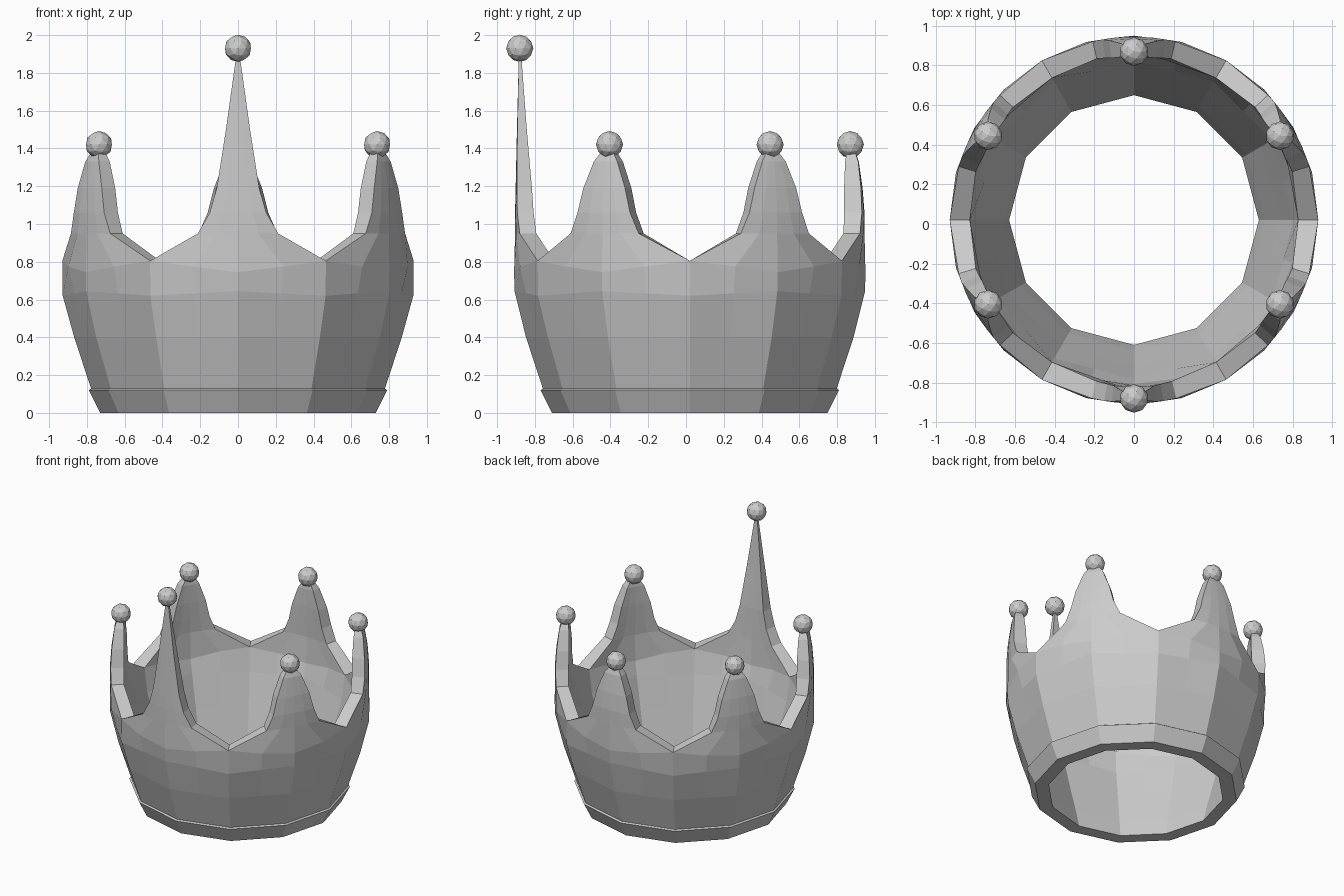
import bpy, bmesh
from math import sin, cos, radians
from mathutils import Vector

cube = bpy.data.objects.get("Cube")
if cube:
    bpy.data.objects.remove(cube)

CENTRE_Y = 0.02

# One colour for the whole crown
grey = bpy.data.materials.new("plain grey")
grey.use_nodes = True
colour = (0.6, 0.6, 0.6, 1)
grey.diffuse_color = colour
grey.node_tree.nodes["Principled BSDF"].inputs["Base Color"].default_value = colour


def polar(angle, r, z):
    a = radians(angle)
    return Vector((r * cos(a), CENTRE_Y + r * sin(a), z))


def finish(bm, name):
    bmesh.ops.remove_doubles(bm, verts=bm.verts, dist=0.0005)
    bmesh.ops.recalc_face_normals(bm, faces=bm.faces)
    mesh = bpy.data.meshes.new(name)
    bm.to_mesh(mesh)
    bm.free()
    mesh.materials.append(grey)
    obj = bpy.data.objects.new(name, mesh)
    bpy.context.collection.objects.link(obj)
    return obj


# Rows: edge height, drop towards the spike's middle, half angle, outer r, inner r
WALL = [
    (0.12, 0, 30, 0.775, 0.66),
    (0.40, 0, 30, 0.867, 0.74),
    (0.62, -0.025, 30, 0.928, 0.805),
    (0.805, 0.06, 30, 0.93, 0.828),
]
SHORT_SPIKE = [
    (0.95, 0, 13, 0.925, 0.835),
    (1.06, 0, 10, 0.925, 0.83),
    (1.19, 0, 8, 0.915, 0.825),
    (1.33, 0, 4.6, 0.895, 0.825),
    (1.40, 0, 1.6, 0.87, 0.835),
]
TALL_SPIKE = [
    (0.95, 0, 13.3, 0.925, 0.835),
    (1.06, 0, 9.3, 0.925, 0.838),
    (1.19, 0, 7, 0.922, 0.842),
    (1.50, 0, 4, 0.915, 0.865),
    (1.89, 0, 0.6, 0.905, 0.892),
]
COLUMNS = (-1, -0.5, 0, 0.5, 1)


def shell(bm, heading, rows, outer):
    """Grid of faces for one sixth of the wall with its spike."""
    grid = []
    for i, (z, drop, half, ro, ri) in enumerate(rows):
        r = ro if outer else ri
        line = [polar(heading + half * t, r, z - drop * (1 - abs(t))) for t in COLUMNS]
        if i < 3:  # the lower wall has twelve flat sides
            line[1] = (line[0] + line[2]) / 2
            line[3] = (line[2] + line[4]) / 2
        grid.append([bm.verts.new(p) for p in line])
    for low, high in zip(grid, grid[1:]):
        for k in range(4):
            bm.faces.new((low[k], low[k + 1], high[k + 1], high[k]))
    return grid


# Crown wall with six spikes
bm = bmesh.new()
for n in range(6):
    heading = -90 + 60 * n
    rows = WALL + (TALL_SPIKE if n == 0 else SHORT_SPIKE)
    out = shell(bm, heading, rows, True)
    inn = shell(bm, heading, rows, False)
    # Rim along both sides of the spike and across its tip
    for k in (0, 4):
        for i in range(3, len(rows) - 1):
            bm.faces.new((out[i][k], out[i + 1][k], inn[i + 1][k], inn[i][k]))
    for k in range(4):
        bm.faces.new((out[-1][k], out[-1][k + 1], inn[-1][k + 1], inn[-1][k]))
finish(bm, "crown_wall")

# Flared base band, open through the middle
bm = bmesh.new()
profile = [(0.66, 0.12), (0.63, 0), (0.73, 0), (0.79, 0.12), (0.775, 0.13)]
rings = [[bm.verts.new(polar(30 * n, r, z)) for n in range(12)] for r, z in profile]
for a, b in zip(rings, rings[1:]):
    for n in range(12):
        m = (n + 1) % 12
        bm.faces.new((a[n], a[m], b[m], b[n]))
finish(bm, "base_band")

# Faceted ball on each spike
for n in range(6):
    bm = bmesh.new()
    bmesh.ops.create_icosphere(bm, subdivisions=2, radius=0.072)
    r, z = (0.9, 1.93) if n == 0 else (0.85, 1.42)
    ball = finish(bm, f"spike_ball_{n + 1}")
    ball.location = polar(-90 + 60 * n, r, z)
